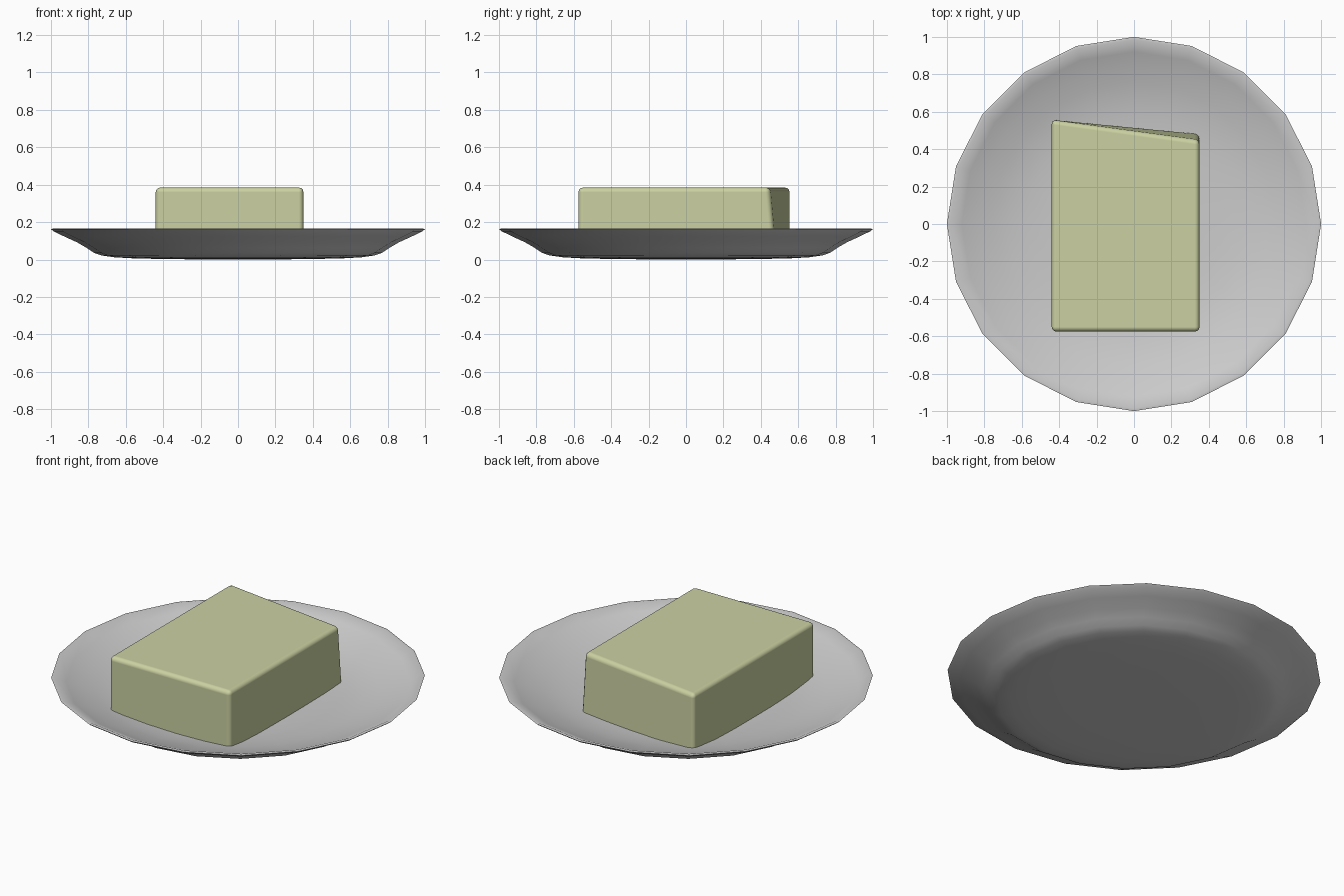
import bpy, bmesh, math

if "Cube" in bpy.data.objects:
    bpy.data.objects.remove(bpy.data.objects["Cube"])

def material(name, rgb):
    m = bpy.data.materials.new(name)
    m.diffuse_color = (*rgb, 1)
    m.use_nodes = True
    m.node_tree.nodes["Principled BSDF"].inputs["Base Color"].default_value = m.diffuse_color
    return m

def finish(name, bm, mat, angle):
    bmesh.ops.recalc_face_normals(bm, faces=bm.faces)
    me = bpy.data.meshes.new(name)
    bm.to_mesh(me)
    bm.free()
    ob = bpy.data.objects.new(name, me)
    bpy.context.collection.objects.link(ob)
    me.materials.append(mat)
    bpy.ops.object.select_all(action='DESELECT')
    ob.select_set(True)
    bpy.context.view_layer.objects.active = ob
    bpy.ops.object.shade_smooth_by_angle(angle=math.radians(angle))
    return ob

# plate: closed lathe profile, underside out to the rim and back across the dish
profile = [(0, 0), (0.35, 0.002), (0.55, 0.006), (0.66, 0.012), (0.73, 0.022), (0.77, 0.036),
           (0.81, 0.063), (0.86, 0.092), (0.93, 0.124), (0.985, 0.151), (1.0, 0.163),
           (0.985, 0.166), (0.92, 0.137), (0.84, 0.108), (0.76, 0.083), (0.68, 0.062),
           (0.58, 0.047), (0.48, 0.038), (0.35, 0.034), (0, 0.032)]
SIDES = 20
bm = bmesh.new()
verts = [bm.verts.new((r, 0, z)) for r, z in profile]
edges = [bm.edges.new(p) for p in zip(verts, verts[1:])]
bmesh.ops.spin(bm, geom=verts + edges, cent=(0, 0, 0), axis=(0, 0, 1),
               angle=math.tau, steps=SIDES, use_merge=True)
bmesh.ops.remove_doubles(bm, verts=bm.verts, dist=1e-4)
finish("plate", bm, material("grey china", (0.6, 0.6, 0.6)), 60)

# butter: block with a skewed, slightly leaning cut at the back
bm = bmesh.new()
x0, x1, y0, z0, z1 = -0.44, 0.35, -0.575, 0.02, 0.385
low = [(x0, y0), (x1, y0), (x1, 0.482), (x0, 0.557)]
high = [(x0, y0), (x1, y0), (x1, 0.448), (x0, 0.557)]
b = [bm.verts.new((x, y, z0)) for x, y in low]
t = [bm.verts.new((x, y, z1)) for x, y in high]
bm.faces.new(b[::-1])
bm.faces.new(t)
for i in range(4):
    j = (i + 1) % 4
    bm.faces.new((b[i], b[j], t[j], t[i]))
butter = finish("butter_block", bm, material("pale butter", (0.6, 0.64, 0.36)), 45)
bev = butter.modifiers.new("soft_edges", 'BEVEL')
bev.width = 0.025
bev.segments = 3
bev.limit_method = 'ANGLE'
bev.harden_normals = True
